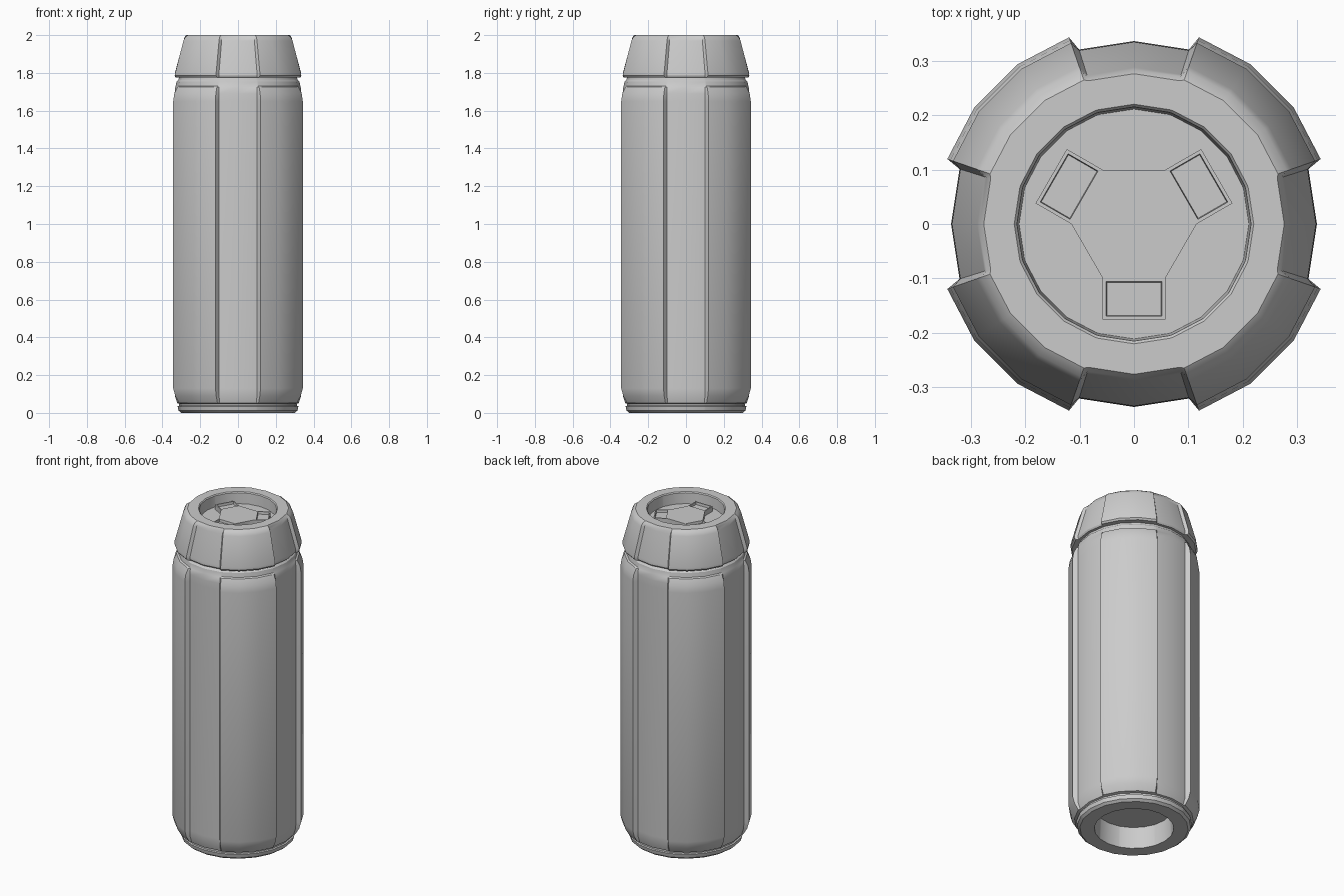
import bpy, bmesh, math
from mathutils import Vector

cube = bpy.data.objects.get("Cube")
if cube:
    bpy.data.objects.remove(cube, do_unlink=True)

grey = bpy.data.materials.new("light_grey")
grey.use_nodes = True
grey.diffuse_color = (0.6, 0.6, 0.6, 1)
grey.node_tree.nodes["Principled BSDF"].inputs["Base Color"].default_value = (0.6, 0.6, 0.6, 1)

# One quarter of the ring: (angle, is on a raised panel)
QUARTER = [(0, False), (17.5, False), (19.2, True), (36, True),
           (54, True), (70.8, True), (72.5, False)]


def finish(bm, name):
    bmesh.ops.recalc_face_normals(bm, faces=bm.faces)
    mesh = bpy.data.meshes.new(name)
    bm.to_mesh(mesh)
    bm.free()
    obj = bpy.data.objects.new(name, mesh)
    bpy.context.collection.objects.link(obj)
    mesh.materials.append(grey)
    bpy.ops.object.select_all(action='DESELECT')
    obj.select_set(True)
    bpy.context.view_layer.objects.active = obj
    bpy.ops.object.shade_smooth_by_angle(angle=math.radians(30))
    return obj


def panel_lathe(name, rows):
    """Skin rings given as (panel radius, channel radius, z), closed at both ends."""
    bm = bmesh.new()
    rings = []
    for panel, channel, z in rows:
        ring = []
        for q in range(4):
            for deg, raised in QUARTER:
                a = math.radians(deg + 90 * q)
                r = panel if raised else channel
                ring.append(bm.verts.new((r * math.cos(a), r * math.sin(a), z)))
        rings.append(ring)
    n = len(rings[0])
    for low, high in zip(rings, rings[1:]):
        for i in range(n):
            j = (i + 1) % n
            bm.faces.new((low[i], low[j], high[j], high[i]))
    bm.faces.new(rings[0])
    bm.faces.new(rings[-1])
    return finish(bm, name)


# Flask body with hollow base, foot ring, raised corner panels and neck
panel_lathe("flask_body", [
    (0.215, 0.215, 0.13), (0.22, 0.22, 0.0), (0.30, 0.30, 0.0),
    (0.315, 0.315, 0.012), (0.32, 0.32, 0.035), (0.312, 0.312, 0.038),
    (0.312, 0.312, 0.048), (0.33, 0.322, 0.052), (0.352, 0.334, 0.09),
    (0.363, 0.336, 0.13), (0.363, 0.336, 1.65), (0.357, 0.336, 1.69),
    (0.34, 0.332, 1.725), (0.33, 0.33, 1.73), (0.325, 0.325, 1.755),
    (0.315, 0.315, 1.765), (0.31, 0.31, 1.79),
])

# Tapered cap with four channels and a dished top
panel_lathe("cap", [
    (0.30, 0.30, 1.775), (0.344, 0.33, 1.775), (0.352, 0.335, 1.785),
    (0.352, 0.334, 1.80), (0.306, 0.288, 1.97), (0.297, 0.284, 1.988),
    (0.28, 0.276, 2.0), (0.22, 0.22, 2.0), (0.215, 0.215, 1.994),
    (0.211, 0.211, 1.93),
])

# Three-armed raised plate in the dish, each arm with a shallow pocket
bm = bmesh.new()
hexagon = [bm.verts.new((0.115 * math.cos(math.radians(60 * k)),
                         0.115 * math.sin(math.radians(60 * k)), 1.925))
           for k in range(6)]
bm.faces.new(hexagon)
for k in (0, 2, 4):
    a, b = hexagon[k], hexagon[k + 1]
    angle = math.radians(60 * k + 30)
    out = Vector((math.cos(angle), math.sin(angle), 0)) * 0.076
    bm.faces.new((a, bm.verts.new(a.co + out), bm.verts.new(b.co + out), b))
top = bmesh.ops.extrude_face_region(bm, geom=bm.faces[:])["geom"]
bmesh.ops.translate(bm, vec=(0, 0, 0.035),
                    verts=[g for g in top if isinstance(g, bmesh.types.BMVert)])
bmesh.ops.recalc_face_normals(bm, faces=bm.faces)
arms = [g for g in top if isinstance(g, bmesh.types.BMFace) and len(g.verts) == 4]
bmesh.ops.inset_individual(bm, faces=arms, thickness=0.009)
bmesh.ops.inset_individual(bm, faces=arms, thickness=0.002, depth=-0.015)
finish(bm, "cap_emblem_plate")
